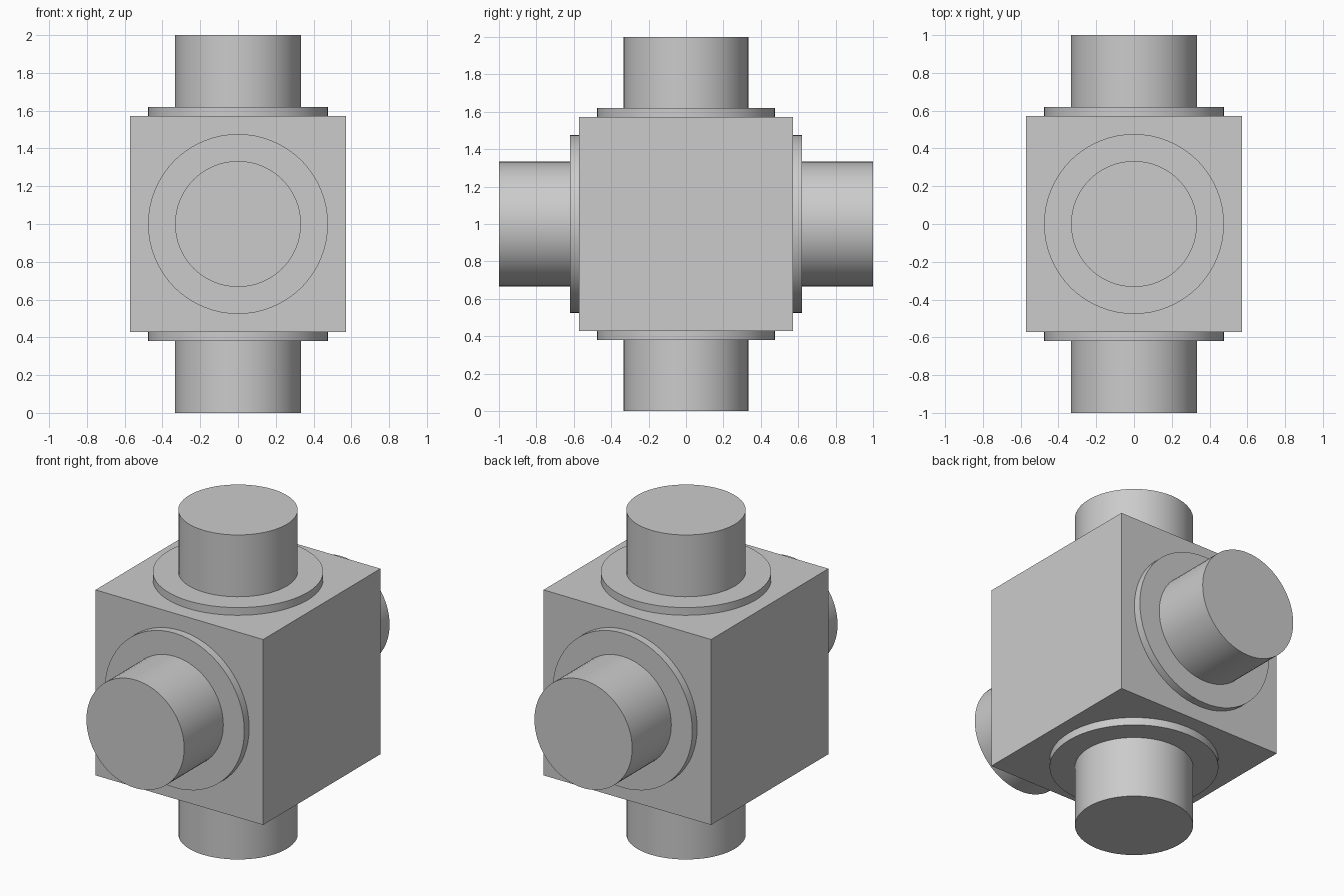
import bpy
from math import pi, radians
from mathutils import Vector

if "Cube" in bpy.data.objects:
    bpy.data.objects.remove(bpy.data.objects["Cube"])

U = 1 / 21              # the proportions fall on a 1/21 unit module
HALF = 12 * U           # half width of the cube body
CENTRE = Vector((0, 0, 1))
SIDES = 64


def disc(name, radius, start, end, direction, rotation):
    """Cylinder between two distances from the centre along a direction."""
    bpy.ops.mesh.primitive_cylinder_add(
        vertices=SIDES, radius=radius, depth=end - start,
        location=CENTRE + direction * (start + end) / 2, rotation=rotation)
    bpy.context.object.name = name
    bpy.ops.object.shade_smooth_by_angle(angle=radians(30))


# Cube body
bpy.ops.mesh.primitive_cube_add(size=2 * HALF, location=CENTRE)
bpy.context.object.name = "junction_body"

# Collar and pipe stub on the top, bottom, front and back (none on the sides)
ports = {
    "top": (Vector((0, 0, 1)), (0, 0, 0)),
    "bottom": (Vector((0, 0, -1)), (pi, 0, 0)),
    "front": (Vector((0, -1, 0)), (pi / 2, 0, 0)),
    "back": (Vector((0, 1, 0)), (-pi / 2, 0, 0)),
}
for side, (direction, rotation) in ports.items():
    disc(side + "_collar", 10 * U, HALF - 0.02, 13 * U, direction, rotation)
    disc(side + "_pipe", 7 * U, HALF - 0.02, 1.0, direction, rotation)
